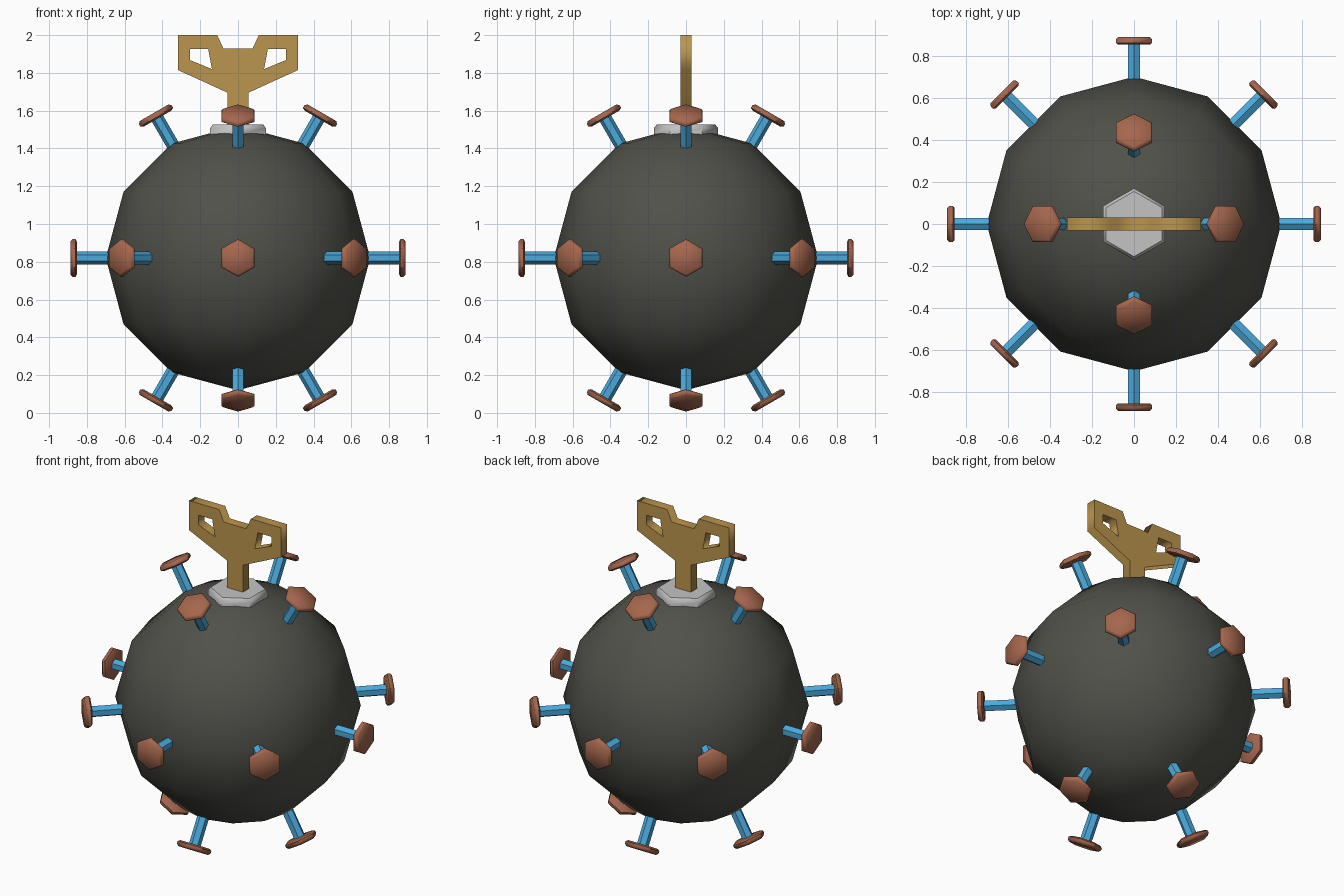
import bpy, bmesh, math
from mathutils import Matrix, Vector

if "Cube" in bpy.data.objects:
    bpy.data.objects.remove(bpy.data.objects["Cube"])

CENTRE = Vector((0, 0, 0.82))


def material(name, rgb):
    m = bpy.data.materials.new(name)
    m.diffuse_color = (*rgb, 1)
    m.use_nodes = True
    m.node_tree.nodes["Principled BSDF"].inputs["Base Color"].default_value = m.diffuse_color
    return m


DARK = material("dark grey", (0.082, 0.082, 0.07))
BLUE = material("blue", (0.07, 0.4, 0.72))
BROWN = material("copper brown", (0.38, 0.135, 0.075))
GOLD = material("gold", (0.5, 0.3, 0.075))
PALE = material("pale grey", (0.55, 0.55, 0.55))


def finish(name, bm, mat, smooth=None):
    bmesh.ops.recalc_face_normals(bm, faces=bm.faces)
    me = bpy.data.meshes.new(name)
    bm.to_mesh(me)
    bm.free()
    me.materials.append(mat)
    ob = bpy.data.objects.new(name, me)
    bpy.context.collection.objects.link(ob)
    if smooth:
        bpy.ops.object.select_all(action='DESELECT')
        ob.select_set(True)
        bpy.context.view_layer.objects.active = ob
        bpy.ops.object.shade_smooth_by_angle(angle=math.radians(smooth))
    return ob


def lathe(bm, profile, matrix, sides=6):
    """Closed prism with (radius, height) rings around the local z axis."""
    rings = []
    for r, h in profile:
        rings.append([bm.verts.new(matrix @ Vector((
            r * math.cos(math.tau * i / sides),
            r * math.sin(math.tau * i / sides), h))) for i in range(sides)])
    for a, b in zip(rings, rings[1:]):
        for i in range(sides):
            j = (i + 1) % sides
            bm.faces.new((a[i], a[j], b[j], b[i]))
    bm.faces.new(rings[0])
    bm.faces.new(rings[-1])


# Ball
bm = bmesh.new()
bmesh.ops.create_uvsphere(bm, u_segments=12, v_segments=6, radius=0.70,
                          matrix=Matrix.Translation(CENTRE))
finish("ball", bm, DARK, 60)

# Pins: eight round the equator, four above and four below
pins = [(45 * i, 0) for i in range(8)]
pins += [(90 * i, e) for e in (60, -60) for i in range(4)]
stems, caps = bmesh.new(), bmesh.new()
for az, el in pins:
    m = (Matrix.Translation(CENTRE) @ Matrix.Rotation(math.radians(az), 4, 'Z')
         @ Matrix.Rotation(math.radians(90 - el), 4, 'Y'))
    lathe(stems, [(0.034, 0.62), (0.034, 0.865)], m)
    lathe(caps, [(0.086, 0.852), (0.1, 0.861), (0.1, 0.876), (0.088, 0.888)], m)
finish("pin_stems", stems, BLUE)
finish("pin_caps", caps, BROWN, 50)

# Hexagonal collar under the key
bm = bmesh.new()
lathe(bm, [(0.17, 1.475), (0.17, 1.508), (0.155, 1.526)],
      Matrix.Rotation(math.pi / 2, 4, 'Z'))
finish("key_collar", bm, PALE, 50)

# Winding key: flat outline with two holes
half = [(0.055, 1.46), (0.055, 1.695), (0.318, 1.815), (0.318, 2.0),
        (0.11, 2.0), (0.078, 1.93)]
hole = [(0.254, 1.926), (0.158, 1.926), (0.138, 1.82), (0.254, 1.868)]


def flip(pts):
    return [(-x, z) for x, z in reversed(pts)]


cu = bpy.data.curves.new("winding_key", 'CURVE')
cu.dimensions = '2D'
cu.fill_mode = 'BOTH'
cu.extrude = 0.03
for pts in (half + flip(half), hole, flip(hole)):
    sp = cu.splines.new('POLY')
    sp.points.add(len(pts) - 1)
    for p, (x, z) in zip(sp.points, pts):
        p.co = (x, z, 0, 1)
    sp.use_cyclic_u = True
cu.materials.append(GOLD)
key = bpy.data.objects.new("winding_key", cu)
bpy.context.collection.objects.link(key)
key.rotation_euler.x = math.pi / 2
bpy.ops.object.select_all(action='DESELECT')
key.select_set(True)
bpy.context.view_layer.objects.active = key
bpy.ops.object.convert(target='MESH')
